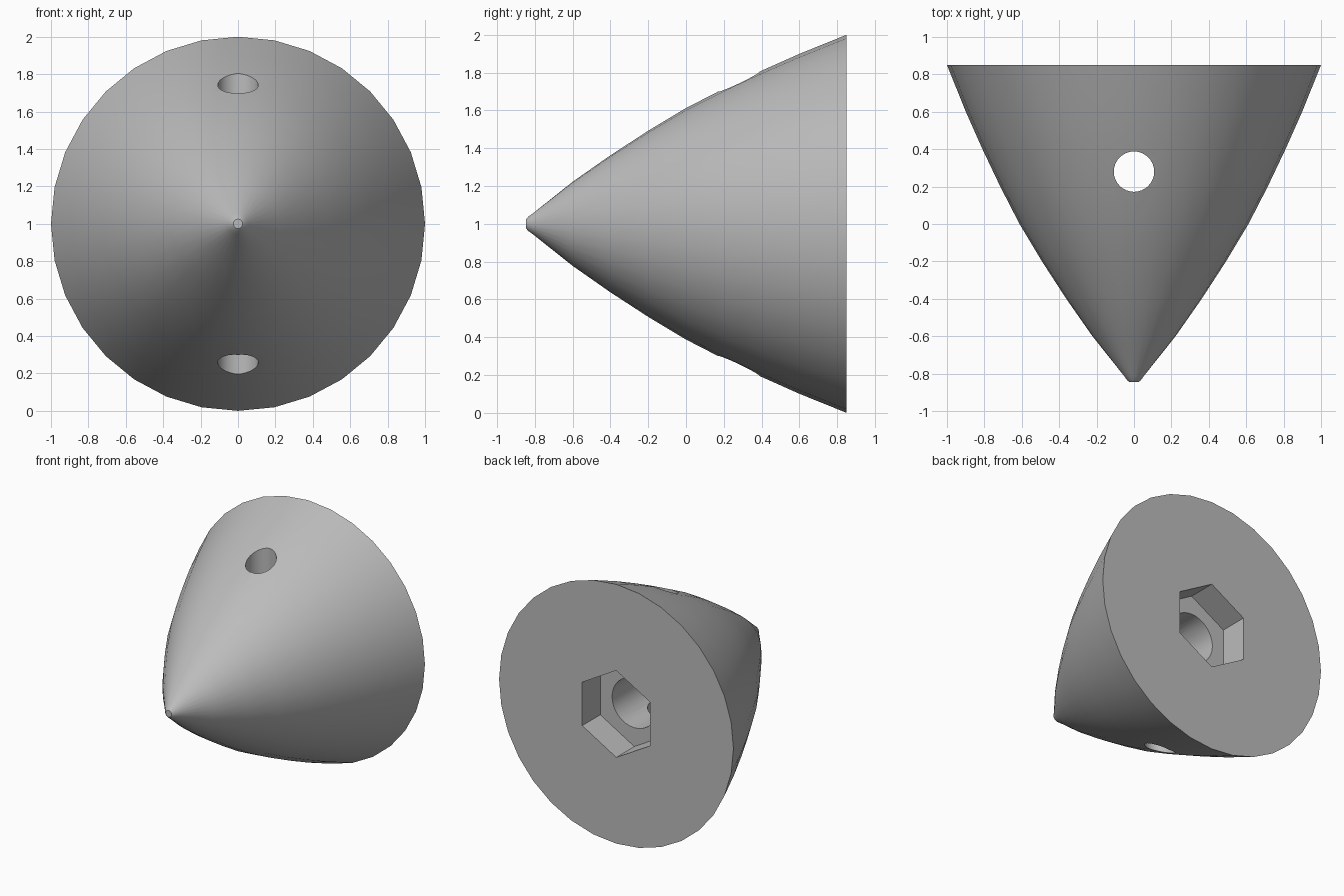
import bpy, math
from mathutils import Matrix

cube = bpy.data.objects.get("Cube")
if cube:
    bpy.data.objects.remove(cube, do_unlink=True)

SIDES = 32
BACK = 0.85

grey = bpy.data.materials.new("plain_grey")
grey.use_nodes = True
grey.diffuse_color = (0.5, 0.5, 0.5, 1)
grey.node_tree.nodes["Principled BSDF"].inputs["Base Color"].default_value = (0.5, 0.5, 0.5, 1)


def revolve(name, profile):
    """Solid of revolution about the front-back axis from (y, radius) pairs."""
    verts, faces = [], []
    for y, r in profile:
        for i in range(SIDES):
            a = math.tau * i / SIDES
            verts.append((r * math.cos(a), y, 1 + r * math.sin(a)))
    for k in range(len(profile) - 1):
        for i in range(SIDES):
            j = (i + 1) % SIDES
            a, b = k * SIDES, (k + 1) * SIDES
            faces.append((a + i, b + i, b + j, a + j))
    faces.append(tuple(range(SIDES)))
    faces.append(tuple(reversed(range((len(profile) - 1) * SIDES, len(profile) * SIDES))))
    mesh = bpy.data.meshes.new(name)
    mesh.from_pydata(verts, [], faces)
    mesh.materials.append(grey)
    obj = bpy.data.objects.new(name, mesh)
    bpy.context.collection.objects.link(obj)
    return obj


def cut(target, sides, radius, depth, location, rotation):
    """Drill a prism-shaped hole into the target."""
    bpy.ops.mesh.primitive_cylinder_add(vertices=sides, radius=radius, depth=depth,
                                        location=location, rotation=rotation)
    cutter = bpy.context.object
    cutter.name = "hole_cutter"
    cutter.hide_render = True
    cutter.data.materials.append(grey)
    mod = target.modifiers.new("hole", "BOOLEAN")
    mod.operation, mod.solver, mod.object = "DIFFERENCE", "EXACT", cutter
    bpy.context.view_layer.objects.active = target
    bpy.ops.object.modifier_apply(modifier=mod.name)
    bpy.data.objects.remove(cutter, do_unlink=True)


# Curved nose cone with a small rounded tip
profile = [(-0.845, 0.025), (-0.835, 0.037), (-0.81, 0.055), (-0.6, 0.222), (-0.4, 0.362),
           (-0.2, 0.492), (0, 0.612), (0.2, 0.715), (0.4, 0.81), (0.6, 0.899), (BACK, 1.0)]
cone = revolve("nose_cone", profile)

# Cross hole, shaft bore and hexagonal nut pocket
along_y = (math.pi / 2, 0, 0)
cut(cone, 32, 0.108, 3, (0, 0.28, 1), (0, 0, 0))
cut(cone, 32, 0.19, 1, (0, 0.5, 1), along_y)
cut(cone, 6, 0.335, 0.44, (0, BACK, 1), along_y)

# Smooth shell with sharp rims
bpy.ops.object.select_all(action="DESELECT")
cone.select_set(True)
bpy.context.view_layer.objects.active = cone
bpy.ops.object.shade_smooth_by_angle(angle=math.radians(30))
